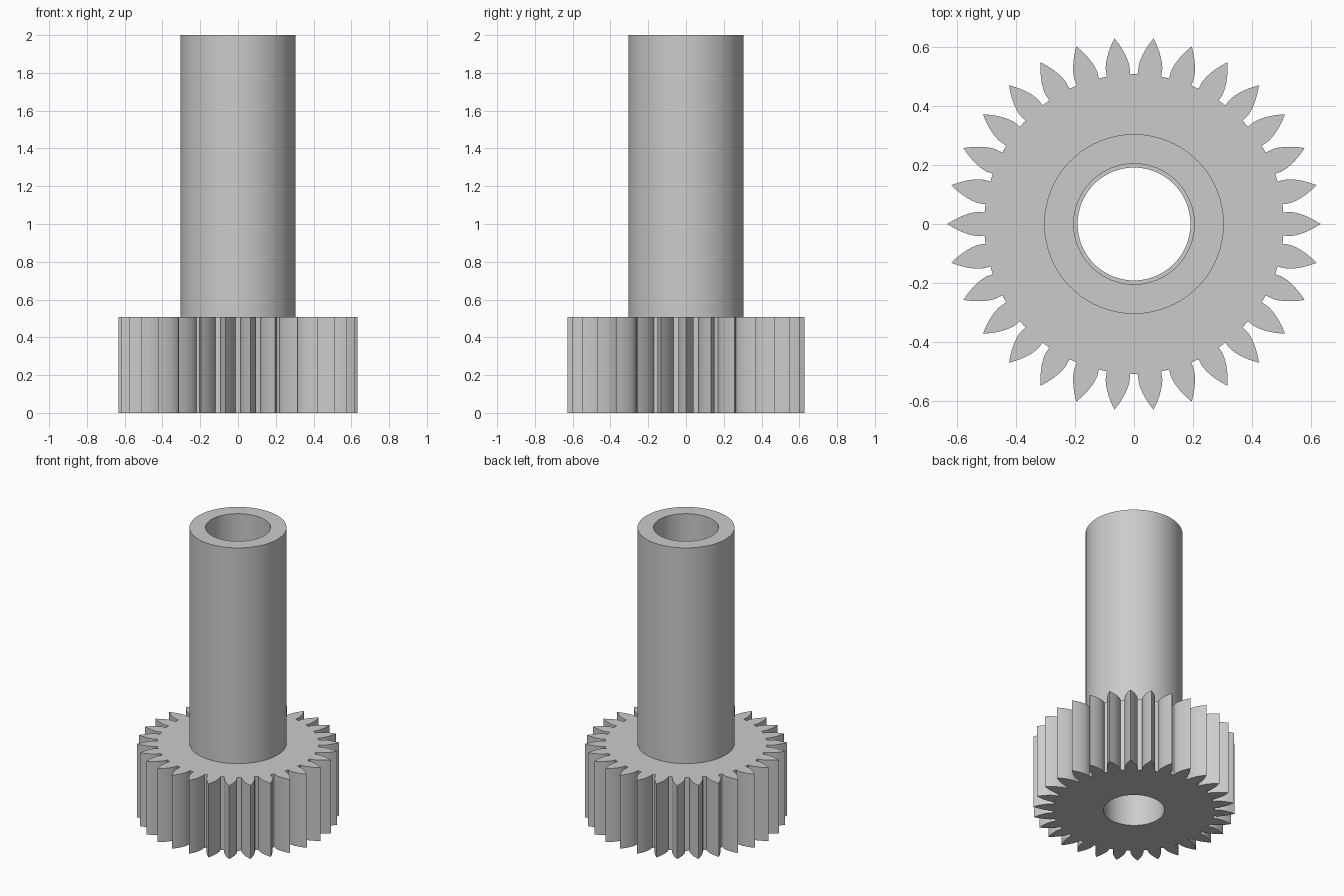
import bpy, bmesh
from math import sin, cos, tan, acos, pi

if "Cube" in bpy.data.objects:
    bpy.data.objects.remove(bpy.data.objects["Cube"])

TEETH, SEG = 30, 96
R_TIP, R_BASE, R_ROOT = 0.632, 0.527, 0.507
R_SHAFT, R_BORE, R_GEAR_BORE = 0.304, 0.204, 0.191
H_GEAR, H_TOTAL = 0.508, 2.0


def inv(r):
    a = acos(min(1.0, R_BASE / r))
    return tan(a) - a


# One pointed involute tooth as (radius, half angle), from root to tip
STEPS = 6
flank = [(R_ROOT, inv(R_TIP))]
for i in range(STEPS + 1):
    r = R_BASE + (R_TIP - R_BASE) * (i / STEPS) ** 1.3
    flank.append((r, inv(R_TIP) - inv(r)))
tooth = [(r, -a) for r, a in flank] + [(r, a) for r, a in reversed(flank[:-1])]
outline = [(r * cos(a + k * 2 * pi / TEETH), r * sin(a + k * 2 * pi / TEETH))
           for k in range(TEETH) for r, a in tooth]

bm = bmesh.new()


def loop(points, z):
    vs = [bm.verts.new((x, y, z)) for x, y in points]
    es = [bm.edges.new((vs[i - 1], vs[i])) for i in range(len(vs))]
    return vs, es


def circle(r, z):
    return loop([(r * cos(2 * pi * i / SEG), r * sin(2 * pi * i / SEG)) for i in range(SEG)], z)


def skin(a, b):
    for i in range(len(a[0])):
        bm.faces.new((a[0][i - 1], a[0][i], b[0][i], b[0][i - 1]))


def cap(a, b, z):
    bmesh.ops.triangle_fill(bm, edges=a[1] + b[1], use_beauty=True, normal=(0, 0, z))


gear_low, gear_high = loop(outline, 0), loop(outline, H_GEAR)
shaft_low, shaft_high = circle(R_SHAFT, H_GEAR), circle(R_SHAFT, H_TOTAL)
bore_high, bore_low = circle(R_BORE, H_TOTAL), circle(R_BORE, H_GEAR)
hole_high, hole_low = circle(R_GEAR_BORE, H_GEAR), circle(R_GEAR_BORE, 0)

# Gear faces, then the teeth, shaft, rim, stepped bore
cap(gear_low, hole_low, -1)
cap(gear_high, shaft_low, 1)
skin(gear_low, gear_high)
rings = [shaft_low, shaft_high, bore_high, bore_low, hole_high, hole_low]
for a, b in zip(rings, rings[1:]):
    skin(a, b)
bmesh.ops.recalc_face_normals(bm, faces=bm.faces[:])

mesh = bpy.data.meshes.new("pinion_gear_with_shaft")
bm.to_mesh(mesh)
bm.free()
obj = bpy.data.objects.new("pinion_gear_with_shaft", mesh)
bpy.context.collection.objects.link(obj)
bpy.context.view_layer.objects.active = obj
obj.select_set(True)
bpy.ops.object.shade_smooth_by_angle(angle=0.4)
